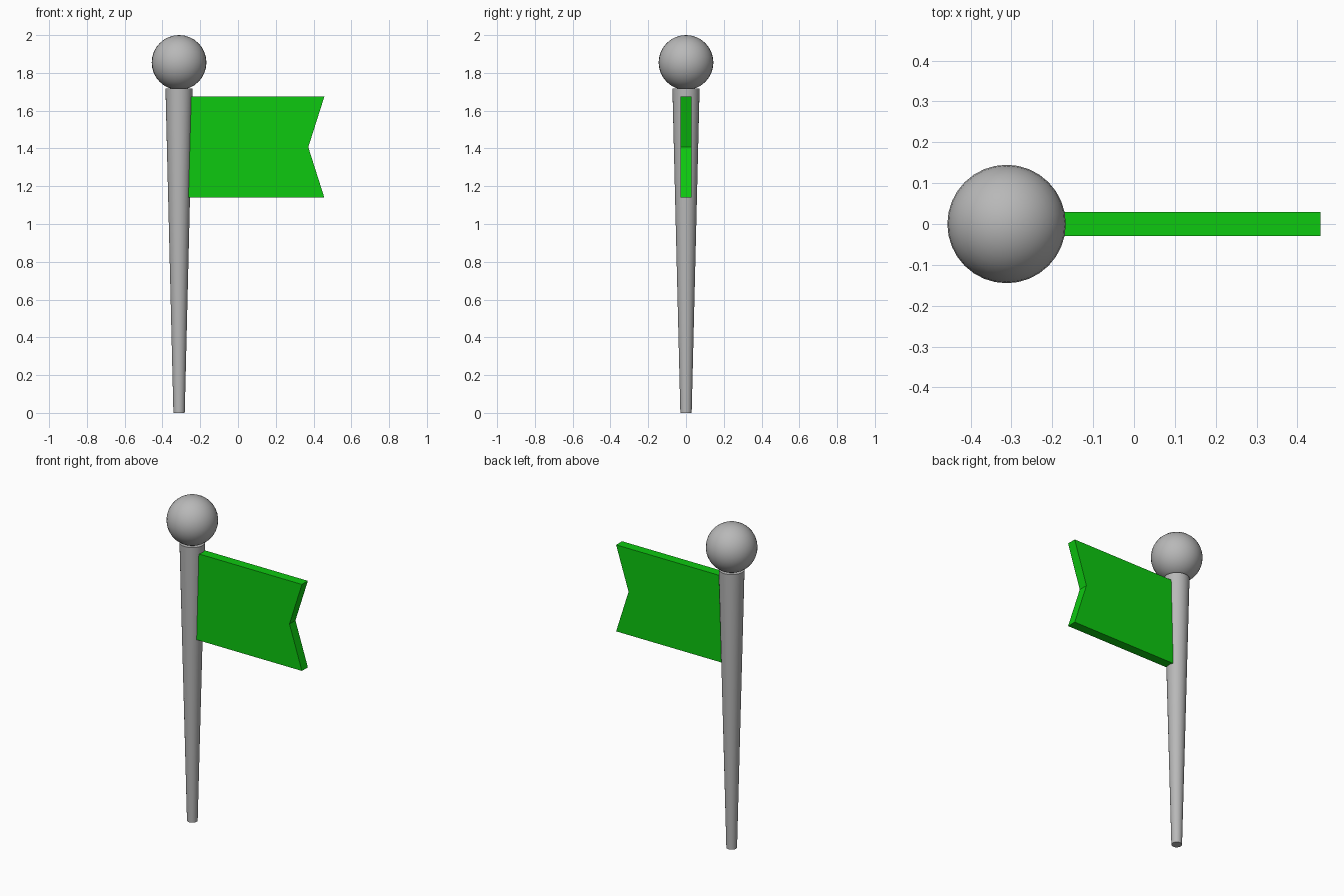
import bpy, bmesh, math

if "Cube" in bpy.data.objects:
    bpy.data.objects.remove(bpy.data.objects["Cube"])

POLE_X = -0.312


def material(name, rgb):
    m = bpy.data.materials.new(name)
    m.diffuse_color = (*rgb, 1)
    m.use_nodes = True
    m.node_tree.nodes["Principled BSDF"].inputs["Base Color"].default_value = m.diffuse_color
    return m


grey = material("grey", (0.48, 0.48, 0.48))
green = material("green", (0.004, 0.58, 0.005))


def finish(obj, name, mat):
    obj.name = name
    obj.data.materials.append(mat)
    return obj


def smooth(angle):
    bpy.ops.object.shade_smooth_by_angle(angle=math.radians(angle))


# Tapered pole, narrow at the foot
POLE_H = 1.718
bpy.ops.mesh.primitive_cone_add(vertices=32, radius1=0.03, radius2=0.072,
                                depth=POLE_H, location=(POLE_X, 0, POLE_H / 2))
finish(bpy.context.object, "pole", grey)
smooth(40)

# Round knob on top
bpy.ops.mesh.primitive_uv_sphere_add(segments=32, ring_count=16, radius=0.145,
                                     location=(POLE_X, 0, 1.855))
finish(bpy.context.object, "knob", grey)
smooth(40)

# Swallow-tailed flag: a flat profile extruded to a thin slab
profile = [(-0.29, 1.14), (0.457, 1.14), (0.372, 1.407), (0.457, 1.674), (-0.29, 1.674)]
HALF = 0.029
bm = bmesh.new()
face = bm.faces.new([bm.verts.new((x, -HALF, z)) for x, z in profile])
ext = bmesh.ops.extrude_face_region(bm, geom=[face])
bmesh.ops.translate(bm, vec=(0, 2 * HALF, 0),
                    verts=[g for g in ext["geom"] if isinstance(g, bmesh.types.BMVert)])
bmesh.ops.recalc_face_normals(bm, faces=bm.faces)
mesh = bpy.data.meshes.new("flag")
bm.to_mesh(mesh)
bm.free()
flag = bpy.data.objects.new("flag", mesh)
bpy.context.collection.objects.link(flag)
finish(flag, "flag", green)
